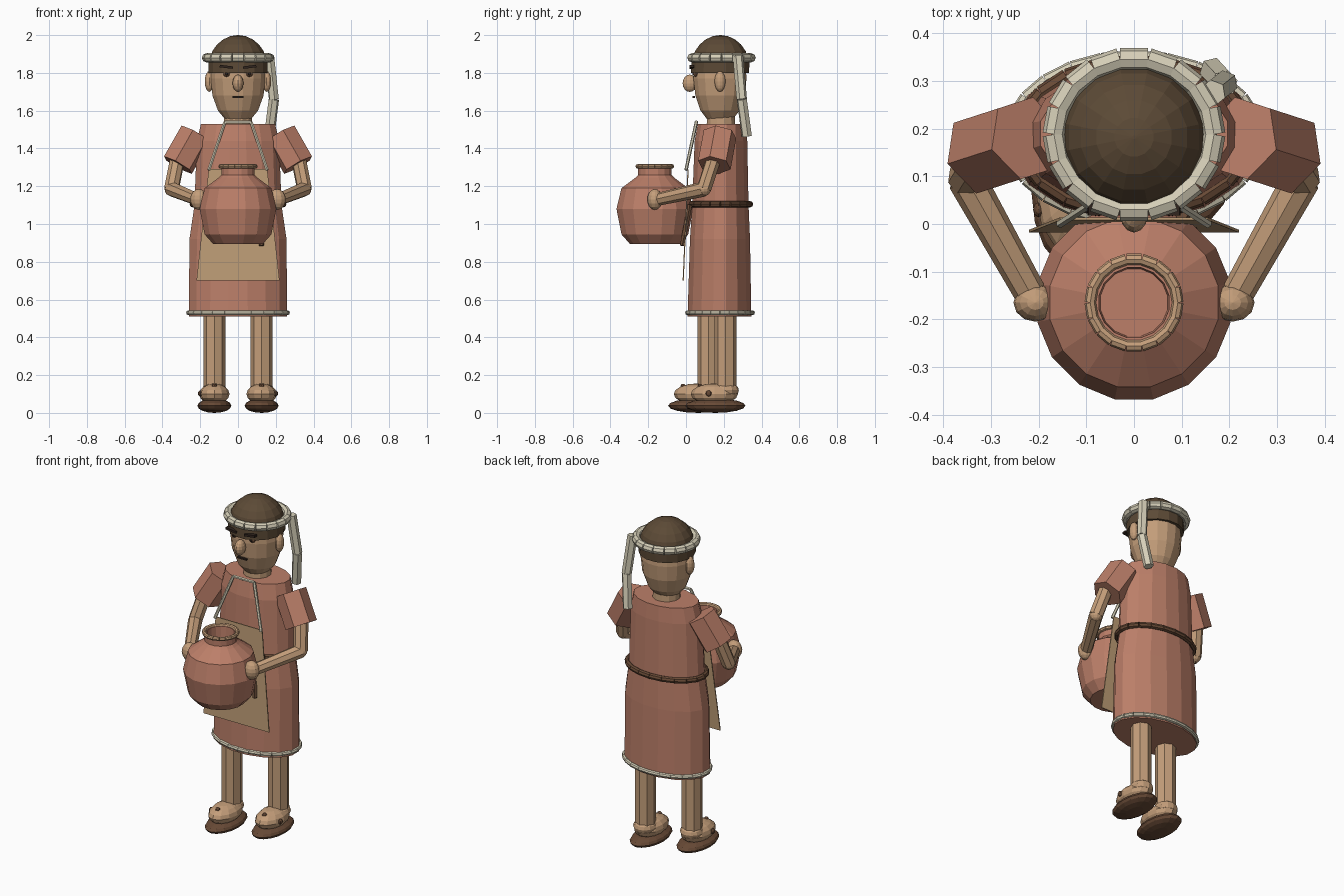
import bpy, bmesh
from math import cos, sin, pi
from mathutils import Vector, Matrix

if "Cube" in bpy.data.objects:
    bpy.data.objects.remove(bpy.data.objects["Cube"])


def material(name, *srgb):
    color = [(c / 255 / 12.92) if c < 11 else ((c / 255 + 0.055) / 1.055) ** 2.4 for c in srgb] + [1]
    m = bpy.data.materials.new(name)
    m.use_nodes = True
    m.diffuse_color = color
    m.node_tree.nodes["Principled BSDF"].inputs["Base Color"].default_value = color
    return m


clay = material("terracotta", 188, 127, 105)
skin = material("skin tan", 196, 158, 122)
linen = material("apron tan", 190, 157, 118)
cream = material("cream cloth", 214, 207, 184)
hair = material("dark hair", 92, 74, 54)
leather = material("brown leather", 104, 74, 54)
ink = material("near black", 48, 36, 30)


def finish(name, bm, mat):
    bmesh.ops.recalc_face_normals(bm, faces=bm.faces)
    mesh = bpy.data.meshes.new(name)
    bm.to_mesh(mesh)
    bm.free()
    mesh.materials.append(mat)
    ob = bpy.data.objects.new(name, mesh)
    bpy.context.collection.objects.link(ob)
    return ob


def loft(name, rings, sides, mat):
    """Closed stack of ellipses, each given as z, x radius, y radius, y centre."""
    bm = bmesh.new()
    loops = []
    for z, rx, ry, cy in rings:
        angles = [2 * pi * (i + 0.5) / sides for i in range(sides)]
        loops.append([bm.verts.new((rx * cos(a), cy + ry * sin(a), z)) for a in angles])
    for low, high in zip(loops, loops[1:]):
        for i in range(sides):
            j = (i + 1) % sides
            bm.faces.new((low[i], low[j], high[j], high[i]))
    bm.faces.new(loops[0][::-1])
    bm.faces.new(loops[-1])
    return finish(name, bm, mat)


def rods(name, points, radius, mat, sides=8, end_radius=None):
    """Straight prisms joining the points in turn."""
    bm = bmesh.new()
    for a, b in zip(points, points[1:]):
        a, b = Vector(a), Vector(b)
        turn = (b - a).to_track_quat('Z', 'Y').to_matrix().to_4x4()
        bmesh.ops.create_cone(bm, cap_ends=True, segments=sides, radius1=radius,
                              radius2=end_radius or radius, depth=(b - a).length,
                              matrix=Matrix.Translation((a + b) / 2) @ turn)
    return finish(name, bm, mat)


def hoop(name, cy, z, rx, ry, radius, mat, count=18):
    """Ring of short straight rods around an ellipse."""
    steps = [2 * pi * i / count for i in range(count + 1)]
    return rods(name, [(rx * cos(a), cy + ry * sin(a), z) for a in steps], radius, mat)


def ball(name, centre, size, mat, segments=12, rings=8):
    bm = bmesh.new()
    bmesh.ops.create_uvsphere(bm, u_segments=segments, v_segments=rings, radius=1,
                              matrix=Matrix.Translation(centre) @ Matrix.Diagonal((*size, 1)))
    return finish(name, bm, mat)


def box(name, centre, size, mat, tilt=0):
    bm = bmesh.new()
    bmesh.ops.create_cube(bm, size=1, matrix=Matrix.Translation(centre)
                          @ Matrix.Rotation(tilt, 4, 'Y') @ Matrix.Diagonal((*size, 1)))
    return finish(name, bm, mat)


# Tunic with hem and belt
loft("tunic", [(0.51, 0.265, 0.172, 0.177), (0.92, 0.262, 0.162, 0.18), (1.1, 0.235, 0.152, 0.182),
               (1.44, 0.222, 0.142, 0.185), (1.53, 0.2, 0.13, 0.19)], 16, clay)
hoop("hem", 0.18, 0.53, 0.262, 0.172, 0.013, cream, 24)
hoop("belt", 0.182, 1.105, 0.24, 0.157, 0.017, leather, 20)
rods("belt_tail", [(0.1, 0.02, 1.1), (0.125, -0.02, 0.885)], 0.014, leather, 6)

# Apron and its straps
bm = bmesh.new()
front = [(-0.22, -0.018, 0.7), (0.22, -0.018, 0.7), (0.155, 0.008, 1.29), (-0.155, 0.008, 1.29)]
bm.faces.new([bm.verts.new(p) for p in front])
apron = finish("apron", bm, linen)
apron.modifiers.new("thickness", 'SOLIDIFY').thickness = 0.006
rods("apron_straps", [(-0.155, 0.0, 1.285), (-0.07, 0.055, 1.54), (0.07, 0.055, 1.54),
                      (0.155, 0.0, 1.285)], 0.009, cream, 6)

# Head, hair and headdress
loft("neck", [(1.48, 0.08, 0.08, 0.185), (1.6, 0.075, 0.075, 0.185)], 12, skin)
loft("head", [(1.555, 0.07, 0.07, 0.18), (1.6, 0.108, 0.105, 0.18), (1.68, 0.138, 0.133, 0.18),
              (1.77, 0.147, 0.143, 0.18), (1.9, 0.135, 0.135, 0.18)], 16, skin)
loft("hair_cap", [(1.8, 0.158, 0.157, 0.18)] +
     [(1.83 + 0.17 * sin(t * pi / 12), 0.16 * cos(t * pi / 12), 0.158 * cos(t * pi / 12), 0.182)
      for t in (0.5, 2, 3, 4, 5, 5.9)], 16, hair)
hoop("headband", 0.188, 1.88, 0.168, 0.16, 0.024, cream)
rods("headband_tail", [(0.165, 0.275, 1.89), (0.19, 0.295, 1.66), (0.165, 0.322, 1.465)],
     0.028, cream, 6)
ball("nose", (0, 0.02, 1.745), (0.029, 0.038, 0.046), skin)
box("mouth", (0, 0.041, 1.672), (0.06, 0.012, 0.009), ink)

# Clay pot with hollow neck
pot_profile = [(0.895, 0.135), (0.945, 0.18), (1.08, 0.207), (1.19, 0.18), (1.245, 0.105),
               (1.26, 0.09), (1.305, 0.09), (1.305, 0.075), (1.24, 0.072)]
loft("pot", [(z, r, r, -0.165) for z, r in pot_profile], 16, clay)
hoop("pot_rim", -0.165, 1.305, 0.092, 0.092, 0.012, skin)

# Paired parts
for side, s in (("left", 1), ("right", -1)):
    ball(side + "_ear", (s * 0.152, 0.18, 1.755), (0.024, 0.029, 0.055), skin)
    ball(side + "_eye", (s * 0.06, 0.052, 1.795), (0.018, 0.014, 0.016), leather)
    ball(side + "_pupil", (s * 0.06, 0.04, 1.795), (0.008, 0.006, 0.008), ink, 8, 6)
    box(side + "_brow", (s * 0.062, 0.03, 1.832), (0.07, 0.024, 0.013), ink, s * -0.12)

    # Sleeve, arm and hand
    rods(side + "_sleeve", [(s * 0.225, 0.18, 1.475), (s * 0.318, 0.15, 1.312)], 0.09, clay, 6)
    elbow = (s * 0.352, 0.095, 1.185)
    rods(side + "_upper_arm", [(s * 0.315, 0.155, 1.37), elbow], 0.04, skin)
    rods(side + "_forearm", [elbow, (s * 0.215, -0.15, 1.13)], 0.04, skin, 8, 0.034)
    ball(side + "_elbow", elbow, (0.037, 0.037, 0.037), skin)
    ball(side + "_hand", (s * 0.207, -0.165, 1.13), (0.046, 0.04, 0.055), skin)
    ball(side + "_thumb", (s * 0.173, -0.182, 1.15), (0.014, 0.019, 0.026), skin)

    # Leg, foot and sandal; the right foot steps forward
    x, y = s * 0.125, 0.165 + s * 0.045
    rods(side + "_leg", [(x, y, 0.09), (x, y, 0.62)], 0.058, skin)
    ball(side + "_ankle", (x, y, 0.12), (0.066, 0.07, 0.045), skin)
    ball(side + "_foot", (x, y - 0.06, 0.1), (0.08, 0.125, 0.056), skin)
    ball(side + "_sandal", (x, y - 0.055, 0.038), (0.09, 0.16, 0.038), leather, 16, 8)
    ball(side + "_sandal_stud", (x, y - 0.135, 0.14), (0.014, 0.014, 0.014), leather, 8, 6)
    ball(side + "_side_stud", (x + s * 0.075, y - 0.09, 0.103), (0.012, 0.016, 0.016), leather, 8, 6)
